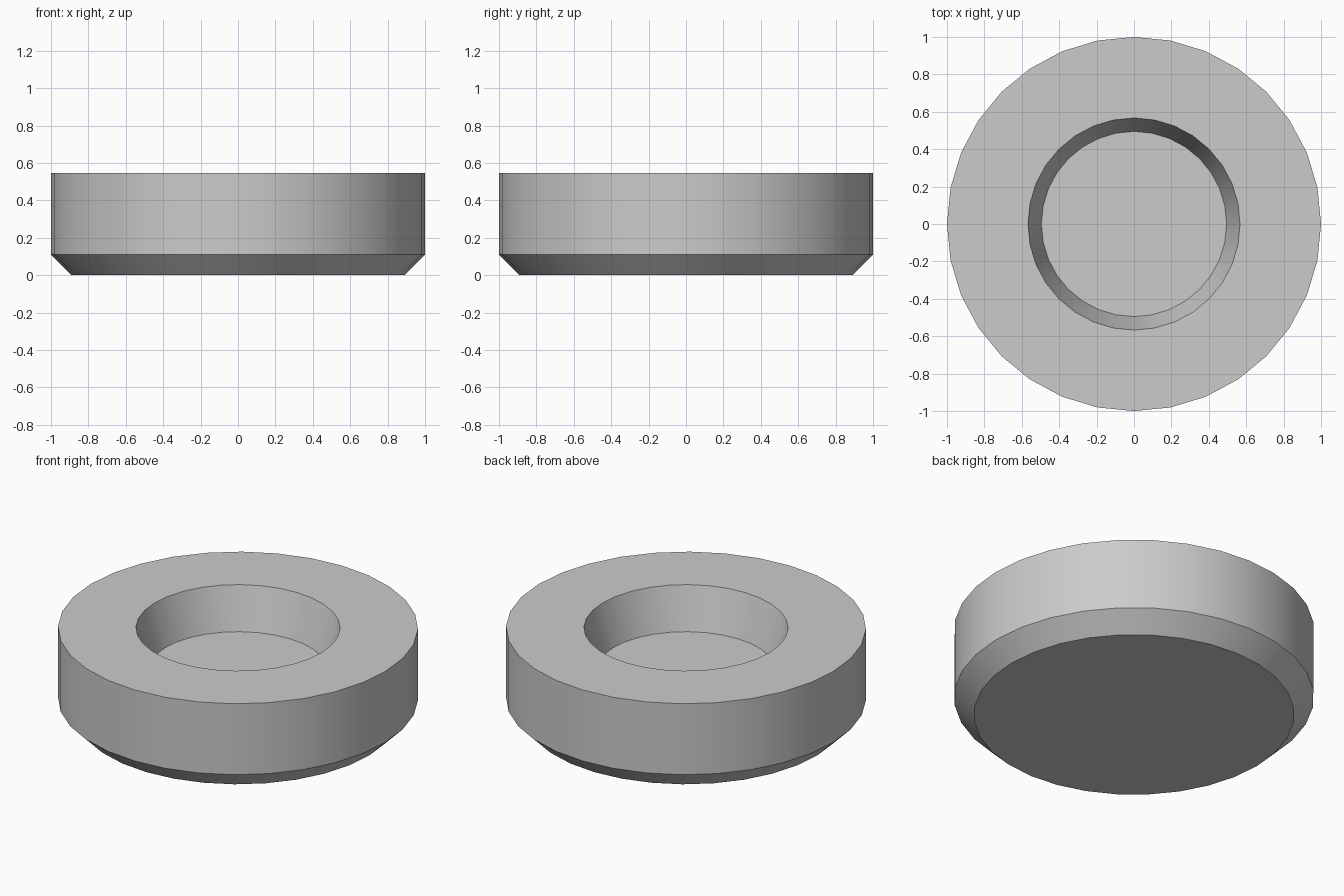
import bpy, bmesh, math

if "Cube" in bpy.data.objects:
    bpy.data.objects.remove(bpy.data.objects["Cube"])

SIDES = 32

# Half profile (radius, height), from the underside centre to the recess floor centre
PROFILE = [
    (0.89, 0.0),     # underside edge
    (1.0, 0.11),     # top of the lower chamfer
    (1.0, 0.545),    # outer rim
    (0.567, 0.545),  # mouth of the recess
    (0.495, 0.29),   # recess floor edge
]

grey = bpy.data.materials.new("plain grey")
grey.diffuse_color = (0.6, 0.6, 0.6, 1.0)
grey.use_nodes = True
grey.node_tree.nodes["Principled BSDF"].inputs["Base Color"].default_value = grey.diffuse_color

# Round puck with a chamfered base and a tapered recess
bm = bmesh.new()
rings = []
for r, z in PROFILE:
    angles = [2 * math.pi * i / SIDES for i in range(SIDES)]
    rings.append([bm.verts.new((r * math.cos(a), r * math.sin(a), z)) for a in angles])
for low, high in zip(rings, rings[1:]):
    for i in range(SIDES):
        j = (i + 1) % SIDES
        bm.faces.new((low[i], low[j], high[j], high[i]))
bm.faces.new(list(reversed(rings[0])))  # underside
bm.faces.new(rings[-1])                 # recess floor

mesh = bpy.data.meshes.new("recessed_puck")
bm.to_mesh(mesh)
bm.free()
mesh.materials.append(grey)
puck = bpy.data.objects.new("recessed_puck", mesh)
bpy.context.collection.objects.link(puck)

# Smooth walls with crisp rims
bpy.context.view_layer.objects.active = puck
puck.select_set(True)
bpy.ops.object.shade_smooth_by_angle(angle=math.radians(30))
